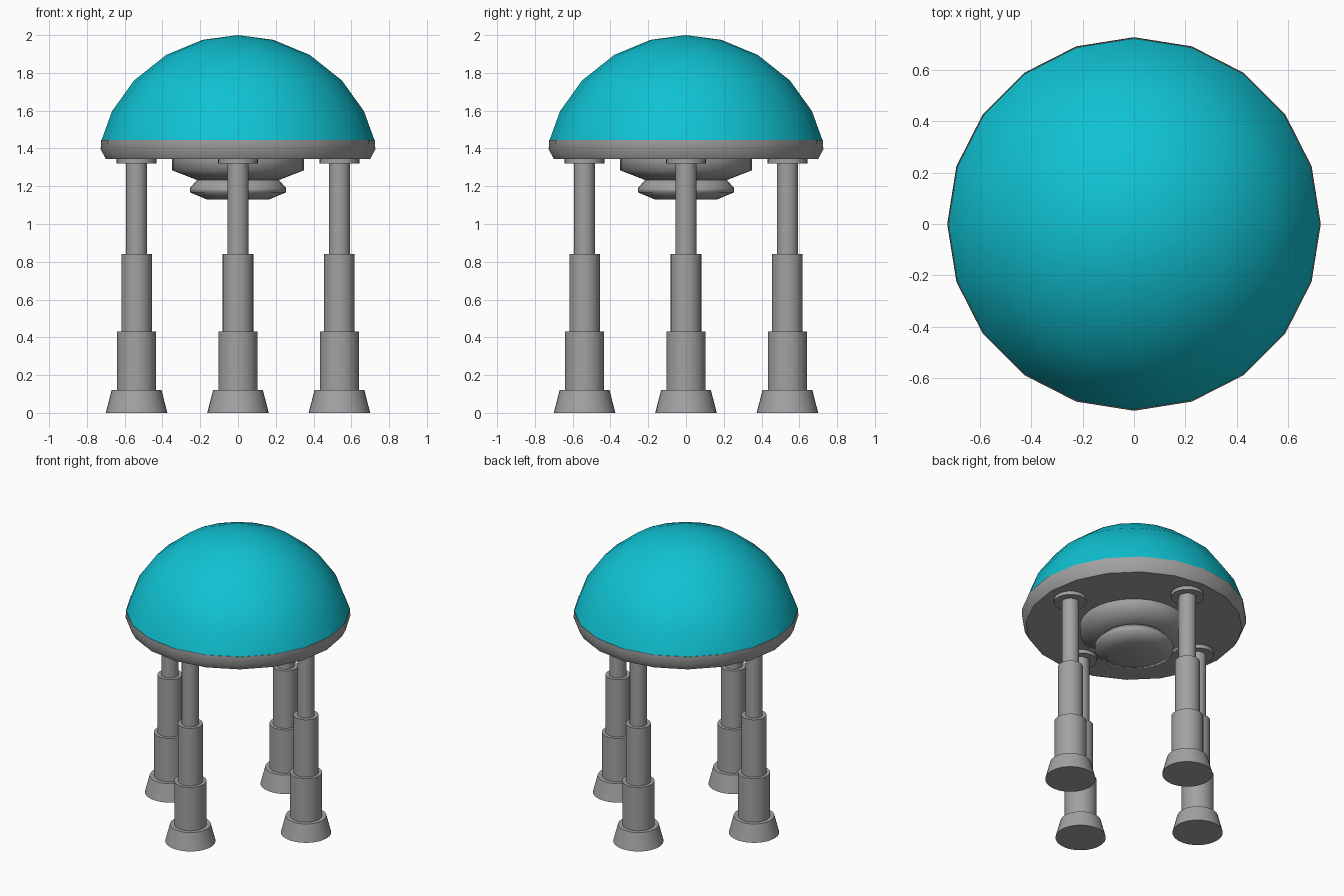
import bpy, bmesh, math

if "Cube" in bpy.data.objects:
    bpy.data.objects.remove(bpy.data.objects["Cube"])


def material(name, rgb):
    m = bpy.data.materials.new(name)
    m.diffuse_color = (*rgb, 1)
    m.use_nodes = True
    m.node_tree.nodes["Principled BSDF"].inputs["Base Color"].default_value = m.diffuse_color
    return m


GREY = material("metal grey", (0.36, 0.36, 0.36))
TEAL = material("dome teal", (0.005, 0.54, 0.65))


def lathe(name, profile, sides, mat, location=(0, 0, 0), angle=35):
    """Spin (radius, z) points around z; a zero radius becomes a pole."""
    bm = bmesh.new()
    rings = []
    for r, z in profile:
        if r == 0:
            rings.append([bm.verts.new((0, 0, z))] * sides)
        else:
            rings.append([bm.verts.new((r * math.cos(math.tau * i / sides),
                                        r * math.sin(math.tau * i / sides), z))
                          for i in range(sides)])
    for a, b in zip(rings, rings[1:]):
        for i in range(sides):
            j = (i + 1) % sides
            quad = list(dict.fromkeys((a[i], a[j], b[j], b[i])))
            bm.faces.new(quad)
    # close open ends with flat caps
    for ring in (rings[0], rings[-1]):
        if ring[0] is not ring[1]:
            bm.faces.new(ring)
    bmesh.ops.recalc_face_normals(bm, faces=bm.faces)
    mesh = bpy.data.meshes.new(name)
    bm.to_mesh(mesh)
    bm.free()
    mesh.materials.append(mat)
    obj = bpy.data.objects.new(name, mesh)
    bpy.context.collection.objects.link(obj)
    obj.location = location
    bpy.ops.object.select_all(action='DESELECT')
    obj.select_set(True)
    bpy.context.view_layer.objects.active = obj
    bpy.ops.object.shade_smooth_by_angle(angle=math.radians(angle))
    return obj


# Faceted-outline dome and the rim it sits in
lathe("dome", [(0.722, 1.445), (0.667, 1.597), (0.55, 1.76), (0.38, 1.895),
               (0.187, 1.975), (0, 2.0)], 20, TEAL)
lathe("rim", [(0.70, 1.345), (0.727, 1.395), (0.725, 1.445)], 20, GREY)

# Two stacked discs hanging under the rim
lathe("upper_disc", [(0.215, 1.232), (0.35, 1.285), (0.35, 1.345)], 32, GREY, angle=75)
lathe("lower_disc", [(0.165, 1.13), (0.255, 1.168), (0.255, 1.19), (0.215, 1.235)],
      32, GREY, angle=75)

# Four telescopic legs, each a splayed foot, three tubes and a mounting pad
LEG_PARTS = [("foot", [(0.163, 0), (0.132, 0.12)]),
             ("lower_tube", [(0.104, 0.12), (0.104, 0.43)]),
             ("middle_tube", [(0.081, 0.43), (0.081, 0.84)]),
             ("upper_tube", [(0.056, 0.84), (0.056, 1.345)]),
             ("mounting_pad", [(0.105, 1.32), (0.105, 1.346)])]
for side, x, y in (("right", 0.537, 0), ("back", 0, 0.537),
                   ("left", -0.537, 0), ("front", 0, -0.537)):
    for part, profile in LEG_PARTS:
        lathe(f"{side}_{part}", profile, 32, GREY, (x, y, 0))
